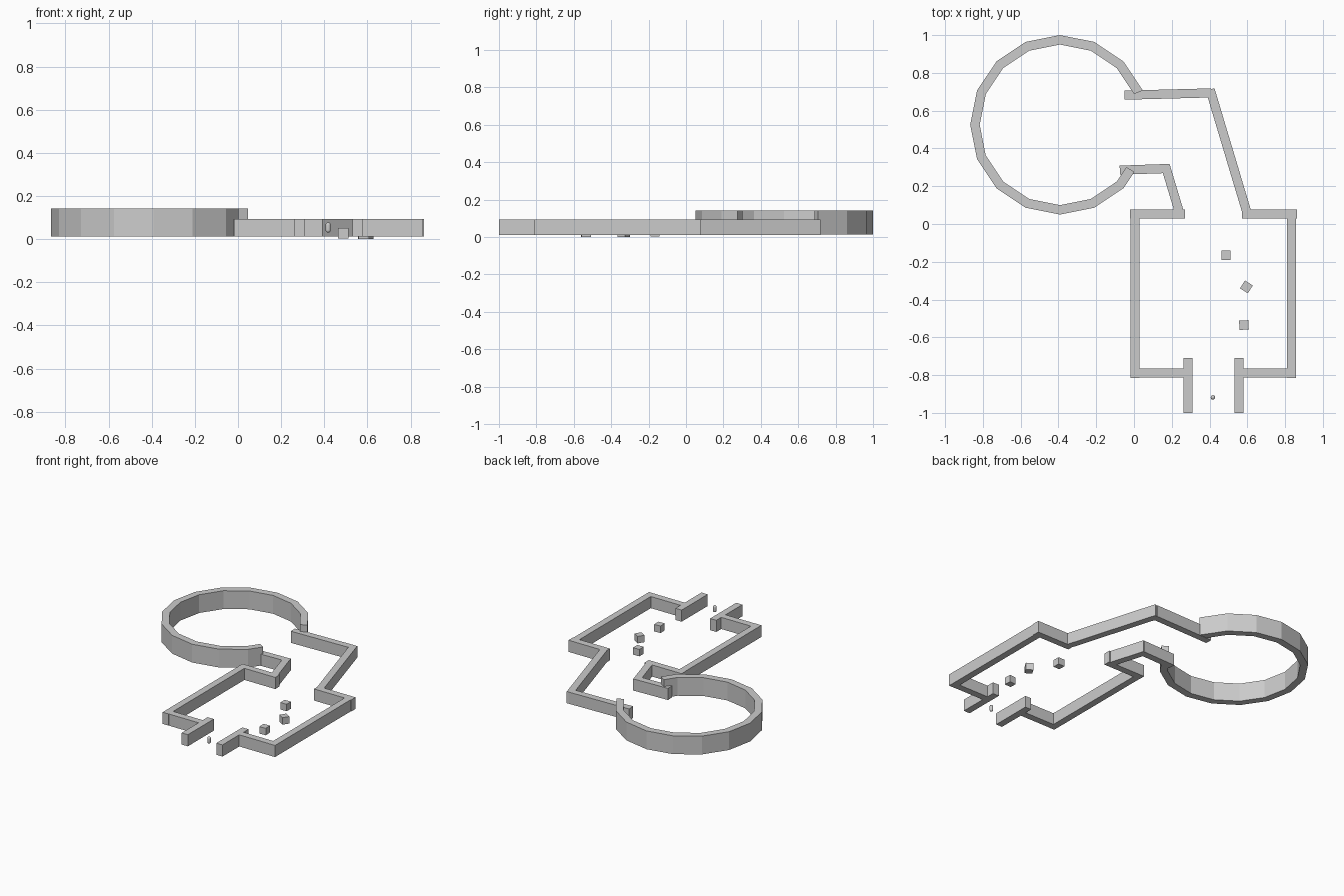
import bpy, bmesh
from math import sin, cos, pi, radians, atan2, hypot

if "Cube" in bpy.data.objects:
    bpy.data.objects.remove(bpy.data.objects["Cube"])

T = 0.048            # wall thickness
Z0, Z1 = 0.011, 0.093  # wall bottom and top


def box(name, x, y, z, sx, sy, sz, rot=0.0):
    bpy.ops.mesh.primitive_cube_add(size=1, location=(x, y, z), rotation=(0, 0, rot))
    ob = bpy.context.object
    ob.name = name
    ob.scale = (sx, sy, sz)
    return ob


def wall(name, a, b):
    """Straight wall whose centre line runs from a to b."""
    dx, dy = b[0] - a[0], b[1] - a[1]
    return box(name, (a[0] + b[0]) / 2, (a[1] + b[1]) / 2, (Z0 + Z1) / 2,
               hypot(dx, dy), T, Z1 - Z0, atan2(dy, dx))


# square room, mirrored about its own centre line
CX = 0.42
for side, s in (("left", -1), ("right", 1)):
    wall(f"{side}_room_wall", (CX + s * 0.414, -0.814), (CX + s * 0.414, 0.076))
    wall(f"{side}_front_wall", (CX + s * 0.438, -0.789), (CX + s * 0.112, -0.789))
    wall(f"{side}_entrance_wall", (CX + s * 0.135, -1.0), (CX + s * 0.135, -0.71))
wall("left_back_wall", (-0.020, 0.053), (0.270, 0.053))
wall("right_back_wall", (0.572, 0.053), (0.862, 0.053))

# bent corridor to the round room
wall("corridor_left_slant", (0.248, 0.036), (0.165, 0.312))
wall("corridor_right_slant", (0.601, 0.050), (0.403, 0.712))
wall("corridor_lower_wall", (-0.075, 0.285), (0.182, 0.294))
wall("corridor_upper_wall", (-0.050, 0.682), (0.408, 0.694))

# round room: 16-sided ring left open towards the corridor
C, R_OUT, R_IN = (-0.392, 0.525), 0.475, 0.425


def ring_point(r, k):
    return (C[0] + r * cos(k * pi / 8), C[1] + r * sin(k * pi / 8))


def section(k):
    return [ring_point(R_IN, k), ring_point(R_OUT, k)]


sections = [section(k) for k in range(1, 15)]
p, q = section(14), section(15)
sections.append([tuple(a + (b - a) * 0.56 for a, b in zip(u, v)) for u, v in zip(p, q)])
bm = bmesh.new()
rows = []
for (i, o) in sections:
    rows.append([bm.verts.new((*pt, z)) for pt, z in
                 ((i, 0.013), (o, 0.013), (o, 0.142), (i, 0.142))])
for a, b in zip(rows, rows[1:]):
    for j in range(4):
        k = (j + 1) % 4
        bm.faces.new((a[j], a[k], b[k], b[j]))
bm.faces.new(rows[0])
bm.faces.new(rows[-1][::-1])
bmesh.ops.recalc_face_normals(bm, faces=bm.faces)
me = bpy.data.meshes.new("round_room_wall")
bm.to_mesh(me)
bm.free()
bpy.context.collection.objects.link(bpy.data.objects.new("round_room_wall", me))

# loose crates in the room
for n, (x, y, z, deg) in enumerate(((0.487, -0.165, 0.027, 0),
                                    (0.595, -0.333, 0.0245, -32),
                                    (0.582, -0.535, 0.0245, 3))):
    box(f"crate_{n + 1}", x, y, z, 0.049, 0.049, 0.049, radians(deg))

# small capsule standing in the entrance
RC, LO, HI = 0.0118, 0.030, 0.0775
bpy.ops.mesh.primitive_uv_sphere_add(segments=24, ring_count=12, radius=RC)
cap = bpy.context.object
cap.name = "entrance_capsule"
half = (HI - LO) / 2 - RC
bm = bmesh.new()
bm.from_mesh(cap.data)
# split the equator and pull the two halves apart
upper = [f for f in bm.faces if f.calc_center_median().z > 0]
res = bmesh.ops.split(bm, geom=upper)
top = {v for f in res["geom"] if isinstance(f, bmesh.types.BMFace) for v in f.verts}
for v in bm.verts:
    v.co.z += half if v in top else -half
rim = [e for e in bm.edges if e.is_boundary]
bmesh.ops.bridge_loops(bm, edges=rim)
bmesh.ops.recalc_face_normals(bm, faces=bm.faces)
bm.to_mesh(cap.data)
bm.free()
cap.location = (0.418, -0.918, (LO + HI) / 2)
bpy.ops.object.shade_smooth_by_angle()
